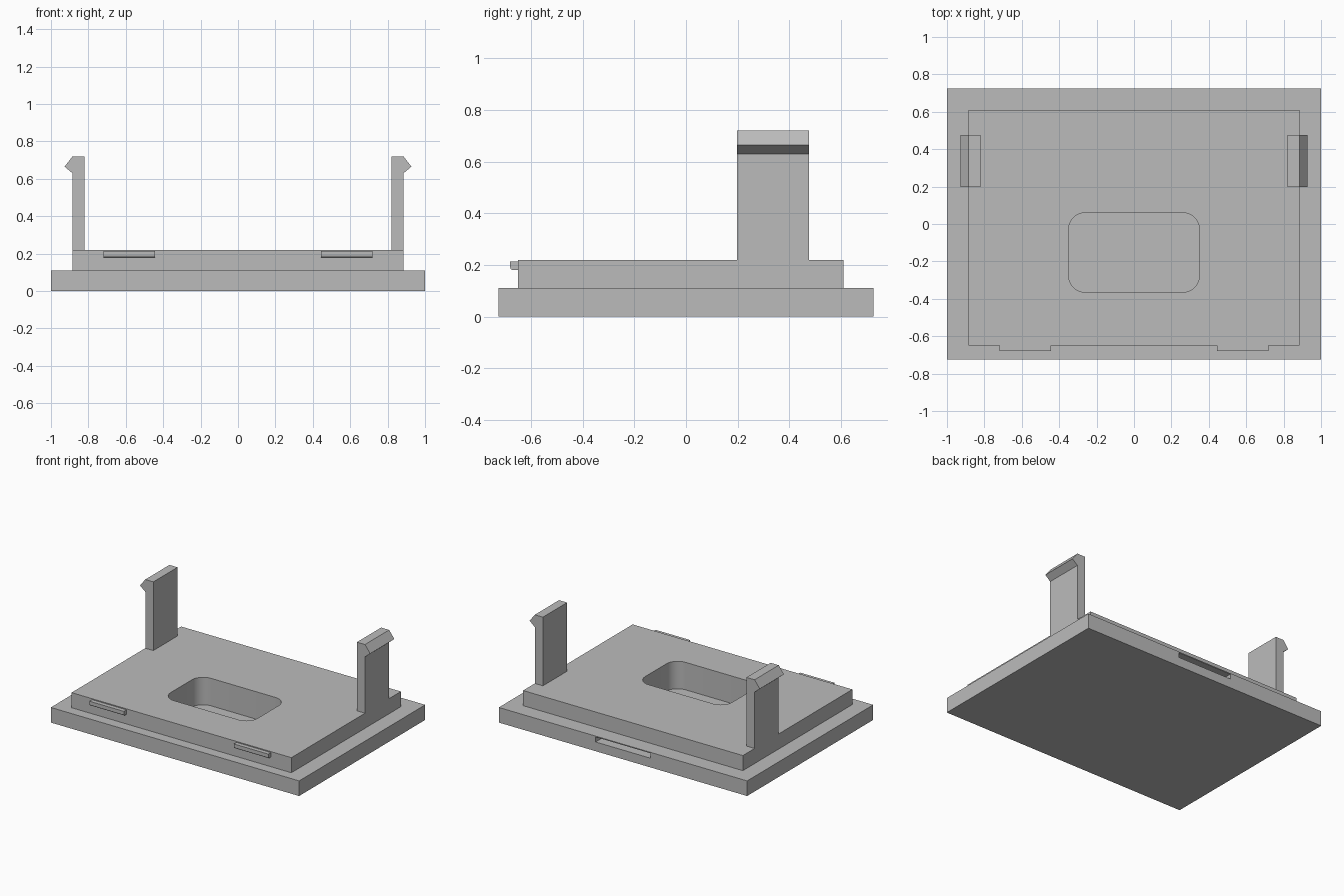
import bpy, bmesh
from math import cos, sin, pi, radians
from mathutils import Vector

if "Cube" in bpy.data.objects:
    bpy.data.objects.remove(bpy.data.objects["Cube"], do_unlink=True)

GREY = (0.5, 0.5, 0.5, 1)
grey = bpy.data.materials.new("plain grey")
grey.use_nodes = True
grey.diffuse_color = GREY
grey.node_tree.nodes["Principled BSDF"].inputs["Base Color"].default_value = GREY


def prism(name, points, direction):
    """Extrude a closed planar outline along a direction."""
    bm = bmesh.new()
    face = bm.faces.new([bm.verts.new(p) for p in points])
    new = bmesh.ops.extrude_face_region(bm, geom=[face])["geom"]
    verts = [v for v in new if isinstance(v, bmesh.types.BMVert)]
    bmesh.ops.translate(bm, verts=verts, vec=Vector(direction))
    bmesh.ops.recalc_face_normals(bm, faces=bm.faces)
    mesh = bpy.data.meshes.new(name)
    bm.to_mesh(mesh)
    bm.free()
    mesh.materials.append(grey)
    obj = bpy.data.objects.new(name, mesh)
    bpy.context.collection.objects.link(obj)
    return obj


def box(name, x, y, z):
    corners = [(x[0], y[0], z[0]), (x[1], y[0], z[0]), (x[1], y[1], z[0]), (x[0], y[1], z[0])]
    return prism(name, corners, (0, 0, z[1] - z[0]))


def rounded_outline(x, y, z, radius, steps=8):
    points = []
    corners = [(x[1], y[1], -1, -1), (x[0], y[1], 1, -1), (x[0], y[0], 1, 1), (x[1], y[0], -1, 1)]
    for i, (cx, cy, sx, sy) in enumerate(corners):
        for k in range(steps + 1):
            a = (i + k / steps) * pi / 2
            points.append((cx + sx * radius + radius * cos(a),
                           cy + sy * radius + radius * sin(a), z))
    return points


def cut(obj, cutter):
    mod = obj.modifiers.new("cut", "BOOLEAN")
    mod.operation = "DIFFERENCE"
    mod.solver = "EXACT"
    mod.object = cutter
    bpy.context.view_layer.objects.active = obj
    bpy.ops.object.modifier_apply(modifier=mod.name)


# Stepped body
base = box("base_plate", (-1, 1), (-0.725, 0.725), (0, 0.11))
raised = box("raised_plate", (-0.885, 0.885), (-0.65, 0.61), (0.11, 0.22))

# Rounded pocket through the step and a slot in the back edge
pocket = prism("pocket_cutter", rounded_outline((-0.35, 0.35), (-0.365, 0.06), 0.02, 0.09), (0, 0, 0.4))
slot = box("slot_cutter", (-0.22, 0.22), (0.62, 0.8), (0.067, 0.103))
cut(base, pocket)
cut(base, slot)
cut(raised, pocket)
for cutter in (pocket, slot):
    bpy.data.objects.remove(cutter, do_unlink=True)

# Hooked arms and front catches, one on each side
arm = [(0.82, 0.22), (0.885, 0.22), (0.885, 0.63), (0.927, 0.665), (0.885, 0.72), (0.82, 0.72)]
catch = [(-0.65, 0.18), (-0.65, 0.213), (-0.68, 0.213), (-0.68, 0.19), (-0.677, 0.183), (-0.67, 0.18)]
for side, s in (("left", 1), ("right", -1)):
    prism(side + "_snap_arm", [(s * x, 0.197, z) for x, z in arm], (0, 0.278, 0))
    prism(side + "_front_catch", [(s * 0.443, y, z) for y, z in catch], (s * 0.277, 0, 0))

# Smooth only the rounded pocket corners
for obj in bpy.context.view_layer.objects:
    obj.select_set(obj in (base, raised))
bpy.context.view_layer.objects.active = base
bpy.ops.object.shade_smooth_by_angle(angle=radians(30))
